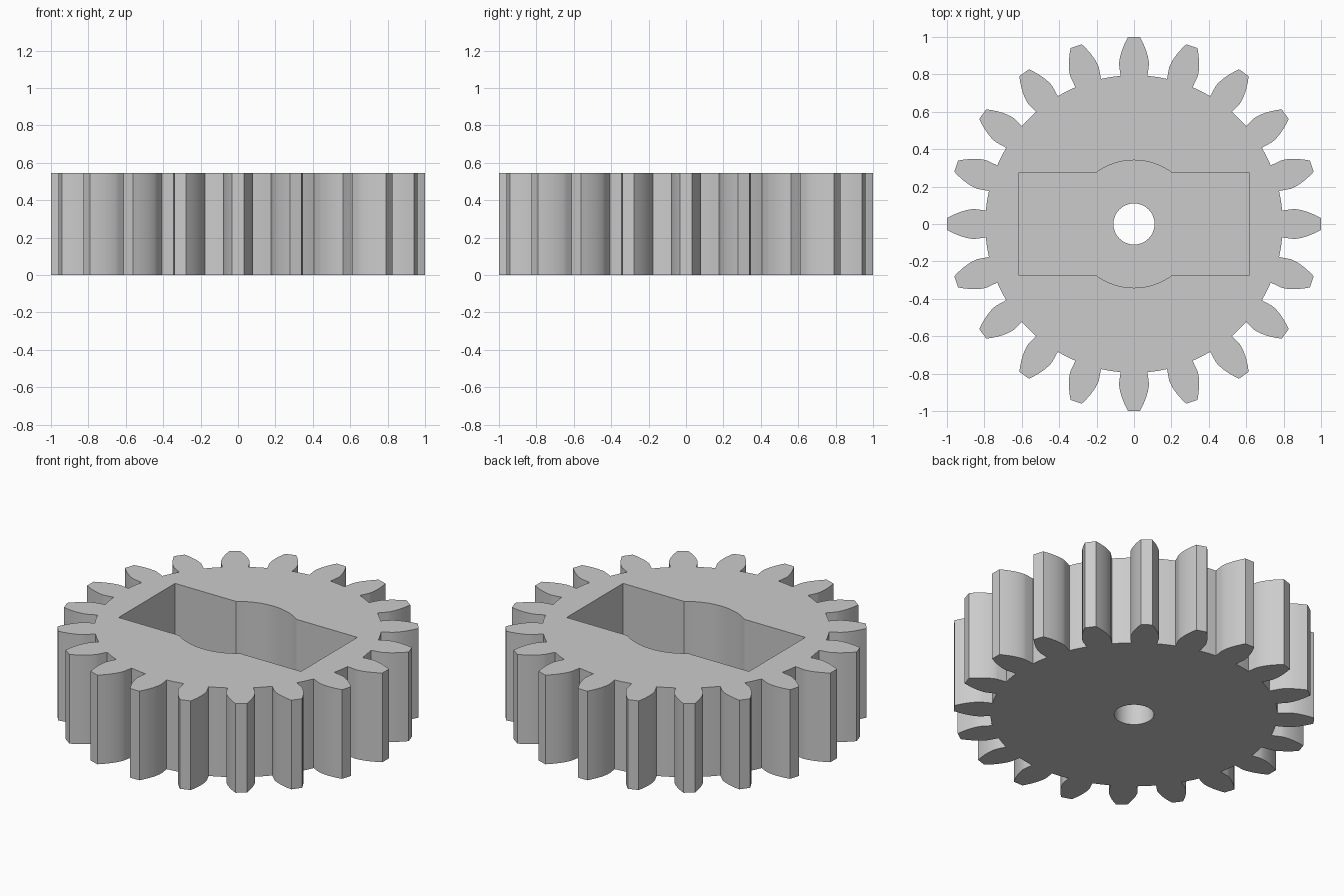
import bpy, bmesh
from math import pi, cos, sin, tan, acos, asin, sqrt, radians

cube = bpy.data.objects.get("Cube")
if cube:
    bpy.data.objects.remove(cube, do_unlink=True)

TEETH = 20
MODULE = 1 / 11                 # tip radius becomes 1
TIP = 1.0
PITCH = MODULE * TEETH / 2
ROOT = PITCH - 1.25 * MODULE
BASE = PITCH * cos(radians(20))
HEIGHT = 6 * MODULE
FLOOR = 2 * MODULE

grey = bpy.data.materials.new("light grey")
grey.use_nodes = True
grey.diffuse_color = (0.6, 0.6, 0.6, 1)
grey.node_tree.nodes["Principled BSDF"].inputs["Base Color"].default_value = (0.6, 0.6, 0.6, 1)


def polar(r, a):
    return (r * cos(a), r * sin(a))


def arc(r, start, end, steps):
    return [polar(r, start + (end - start) * i / steps) for i in range(steps + 1)]


def prism(name, outline, bottom, top):
    """Extrude a closed outline between two heights."""
    bm = bmesh.new()
    face = bm.faces.new([bm.verts.new((x, y, bottom)) for x, y in outline])
    extruded = bmesh.ops.extrude_face_region(bm, geom=[face])["geom"]
    verts = [v for v in extruded if isinstance(v, bmesh.types.BMVert)]
    bmesh.ops.translate(bm, verts=verts, vec=(0, 0, top - bottom))
    bmesh.ops.recalc_face_normals(bm, faces=bm.faces)
    mesh = bpy.data.meshes.new(name)
    bm.to_mesh(mesh)
    bm.free()
    mesh.materials.append(grey)
    obj = bpy.data.objects.new(name, mesh)
    bpy.context.collection.objects.link(obj)
    return obj


def involute(angle):
    return tan(angle) - angle


def half_angle(r):
    """Half of the tooth's angular width at radius r on the involute."""
    return pi / (2 * TEETH) + involute(radians(20)) - involute(acos(min(1, BASE / r)))


# One flank from root to tip, slightly undercut at the root
STEPS = 8
flank = [(ROOT, half_angle(BASE) - 0.003)]
for i in range(STEPS + 1):
    r = BASE + (TIP - BASE) * (i / STEPS) ** 1.5
    flank.append((r, half_angle(r)))

# Toothed outline, with the root circle running between teeth
outline = []
for t in range(TEETH):
    mid = 2 * pi * t / TEETH
    outline += [polar(r, mid - a) for r, a in flank]
    outline += [polar(r, mid + a) for r, a in reversed(flank)]
    gap_start = mid + flank[0][1]
    gap_end = mid + 2 * pi / TEETH - flank[0][1]
    outline += arc(ROOT, gap_start, gap_end, 3)[1:-1]
gear = prism("gear_body", outline, 0, HEIGHT)

# Pocket: a long slot that bulges round the middle
HALF_X, HALF_Y, BULGE = 0.617, 3 * MODULE, 0.341
bend = asin(HALF_Y / BULGE)
pocket_outline = [(HALF_X, -HALF_Y), (HALF_X, HALF_Y)]
pocket_outline += arc(BULGE, bend, pi - bend, 20)
pocket_outline += [(-HALF_X, HALF_Y), (-HALF_X, -HALF_Y)]
pocket_outline += arc(BULGE, pi + bend, 2 * pi - bend, 20)
pocket = prism("pocket_cutter", pocket_outline, FLOOR, HEIGHT + 0.2)

# Shaft hole through the floor
hole = prism("shaft_hole_cutter", arc(0.11, 0, 2 * pi, 48)[:-1], -0.2, HEIGHT + 0.1)

bpy.ops.object.select_all(action="DESELECT")
bpy.context.view_layer.objects.active = gear
gear.select_set(True)
for cutter in (pocket, hole):
    cutter.hide_render = True
    cut = gear.modifiers.new(cutter.name, "BOOLEAN")
    cut.operation = "DIFFERENCE"
    cut.solver = "EXACT"
    cut.object = cutter
    bpy.ops.object.modifier_apply(modifier=cut.name)
    bpy.data.objects.remove(cutter, do_unlink=True)

bpy.ops.object.shade_smooth_by_angle(angle=radians(25))
